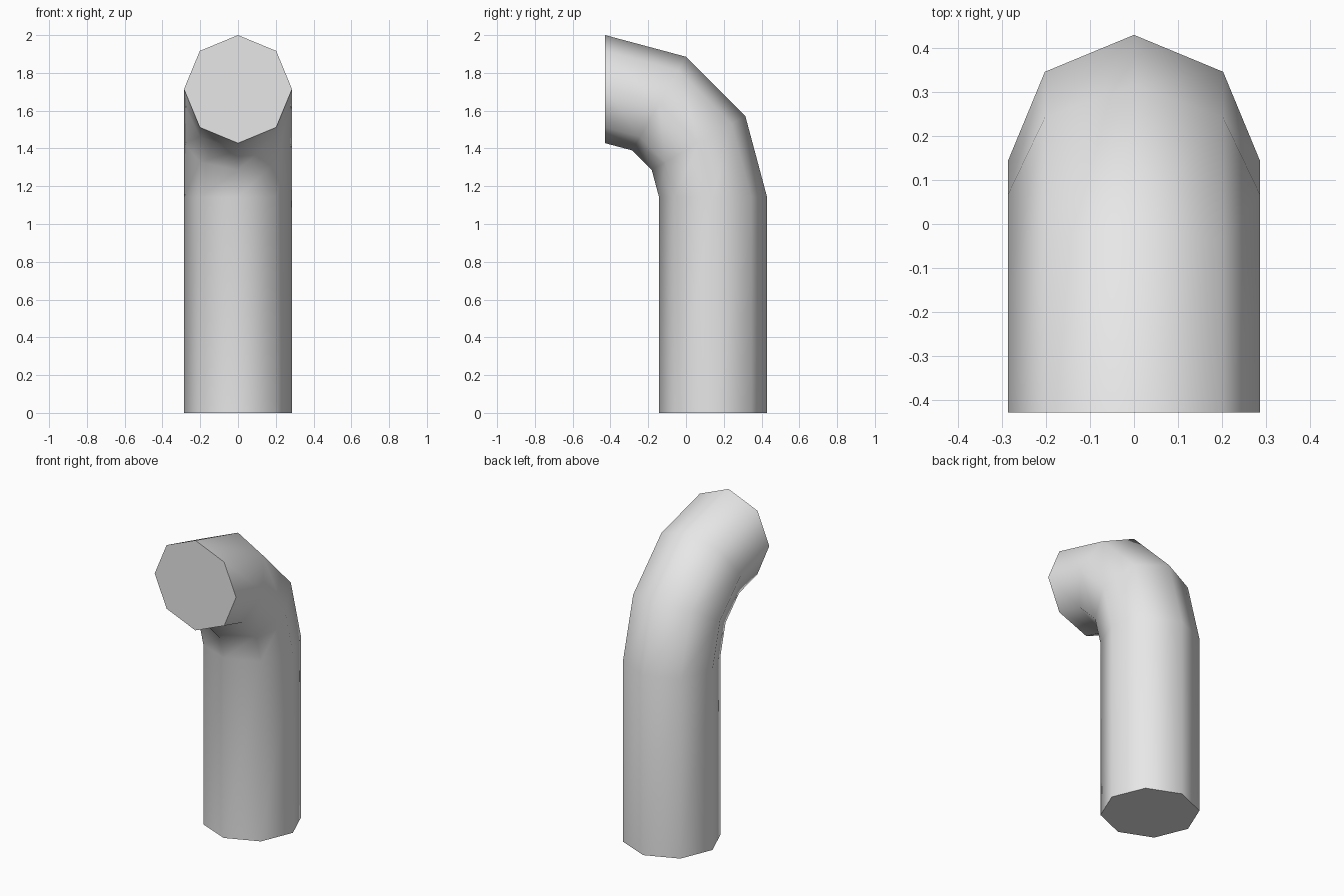
import bpy, bmesh, math
from mathutils import Matrix, Vector

cube = bpy.data.objects.get("Cube")
if cube:
    bpy.data.objects.remove(cube, do_unlink=True)

SIDES = 8
TUBE_RADIUS = 0.286
BEND_RADIUS = 0.571
BEND_STEPS = 3
BEND_CENTRE = Vector((0, -0.428, 1.143))

# Plain grey material
grey = bpy.data.materials.new("light grey")
grey.use_nodes = True
grey.diffuse_color = (0.8, 0.8, 0.8, 1)
grey.node_tree.nodes["Principled BSDF"].inputs["Base Color"].default_value = (0.8, 0.8, 0.8, 1)

bm = bmesh.new()


def add_ring(matrix):
    """Add one cross-section of the pipe."""
    angles = [2 * math.pi * i / SIDES for i in range(SIDES)]
    return [bm.verts.new(matrix @ Vector((TUBE_RADIUS * math.cos(a),
                                          TUBE_RADIUS * math.sin(a), 0)))
            for a in angles]


# Foot of the straight shaft, then the quarter bend towards the front
arm = Matrix.Translation((0, BEND_RADIUS, 0))
rings = [add_ring(Matrix.Translation((0, BEND_CENTRE.y, 0)) @ arm)]
for step in range(BEND_STEPS + 1):
    turn = Matrix.Rotation(math.pi / 2 * step / BEND_STEPS, 4, 'X')
    rings.append(add_ring(Matrix.Translation(BEND_CENTRE) @ turn @ arm))

# Walls between neighbouring cross-sections
for low, high in zip(rings, rings[1:]):
    for i in range(SIDES):
        j = (i + 1) % SIDES
        bm.faces.new((low[i], low[j], high[j], high[i]))

# Flat end caps
bm.faces.new(list(reversed(rings[0])))
bm.faces.new(rings[-1])
bmesh.ops.recalc_face_normals(bm, faces=bm.faces[:])

mesh = bpy.data.meshes.new("bent_pipe")
bm.to_mesh(mesh)
bm.free()
mesh.materials.append(grey)
pipe = bpy.data.objects.new("bent_pipe", mesh)
bpy.context.collection.objects.link(pipe)

# Smooth walls with sharp cap rims
bpy.ops.object.select_all(action='DESELECT')
pipe.select_set(True)
bpy.context.view_layer.objects.active = pipe
bpy.ops.object.shade_smooth_by_angle(angle=math.radians(60))
